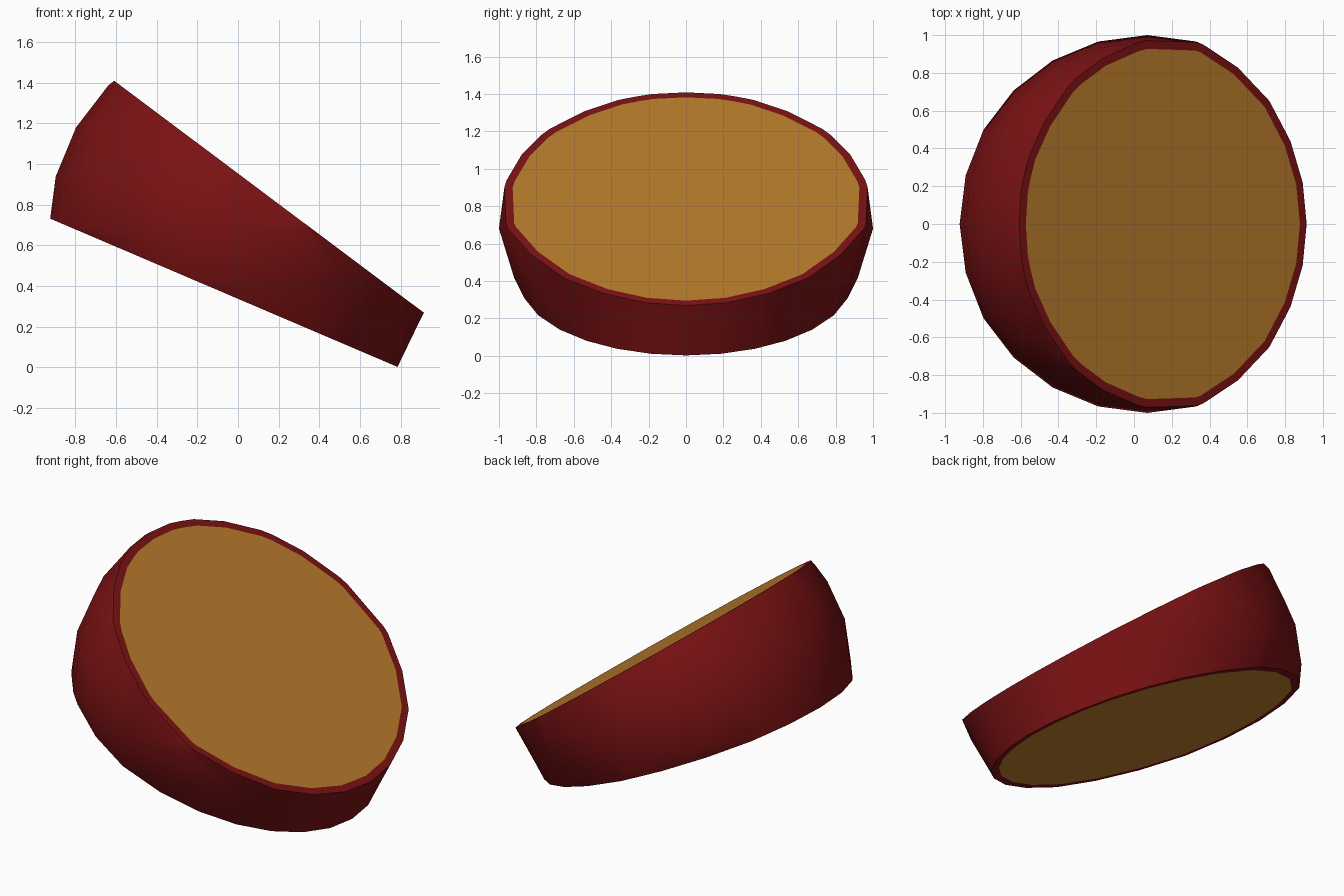
import bpy, bmesh, math
from mathutils import Vector

if "Cube" in bpy.data.objects:
    bpy.data.objects.remove(bpy.data.objects["Cube"])

SEGMENTS = 24
CENTRE = Vector((0.07, 0, 0.68))
RIND_WIDTH = 0.044
# fruit outline: radius, height from the equator (tapers a little below)
PROFILE = [(0.60, -0.90), (0.70, -0.707), (0.80, -0.50), (0.92, -0.259), (1.0, 0.0),
           (0.966, 0.259), (0.866, 0.5), (0.707, 0.707), (0.5, 0.866), (0.26, 0.966)]


def material(name, colour):
    m = bpy.data.materials.new(name)
    m.diffuse_color = (*colour, 1)
    m.use_nodes = True
    m.node_tree.nodes["Principled BSDF"].inputs["Base Color"].default_value = m.diffuse_color
    return m


def cut(bm, left, right, side):
    """Slice along a line in the front view, cap it and inset the flesh."""
    a, b = Vector((left[0], 0, left[1])), Vector((right[0], 0, right[1]))
    d = (b - a).normalized()
    normal = Vector((-d.z, 0, d.x)) * side
    bmesh.ops.bisect_plane(bm, geom=bm.verts[:] + bm.edges[:] + bm.faces[:], dist=1e-5,
                           plane_co=a, plane_no=normal, clear_outer=True)
    rim = [e for e in bm.edges if e.is_boundary
           and all(abs((v.co - a).dot(normal)) < 1e-4 for v in e.verts)]
    bmesh.ops.remove_doubles(bm, verts=list({v for e in rim for v in e.verts}), dist=0.004)
    rim = [e for e in bm.edges if e.is_boundary
           and all(abs((v.co - a).dot(normal)) < 1e-3 for v in e.verts)]
    cap = bmesh.ops.contextual_create(bm, geom=rim)["faces"]
    for f in cap:
        f.normal_update()
        if f.normal.dot(normal) < 0:
            f.normal_flip()
    bmesh.ops.inset_region(bm, faces=cap, thickness=RIND_WIDTH, use_even_offset=True)
    for f in cap:
        f.material_index = 1


# fruit skin as stacked rings
bm = bmesh.new()
rings = []
for r, z in PROFILE:
    rings.append([bm.verts.new(CENTRE + Vector((r * math.cos(t), r * math.sin(t), z)))
                  for t in (2 * math.pi * i / SEGMENTS for i in range(SEGMENTS))])
for low, high in zip(rings, rings[1:]):
    for i in range(SEGMENTS):
        j = (i + 1) % SEGMENTS
        bm.faces.new((low[i], low[j], high[j], high[i]))

# upper and lower slanted cuts
cut(bm, (-0.61, 1.41), (0.915, 0.268), 1)
cut(bm, (-0.92, 0.73), (0.783, 0.003), -1)
bmesh.ops.recalc_face_normals(bm, faces=bm.faces[:])

mesh = bpy.data.meshes.new("fruit_slice")
bm.to_mesh(mesh)
bm.free()
mesh.materials.append(material("rind_red", (0.2, 0.006, 0.007)))
mesh.materials.append(material("flesh_orange", (0.48, 0.2, 0.025)))
obj = bpy.data.objects.new("fruit_slice", mesh)
bpy.context.collection.objects.link(obj)

# smooth skin, crisp cut edges
bpy.context.view_layer.objects.active = obj
obj.select_set(True)
bpy.ops.object.shade_smooth_by_angle(angle=math.radians(30))
